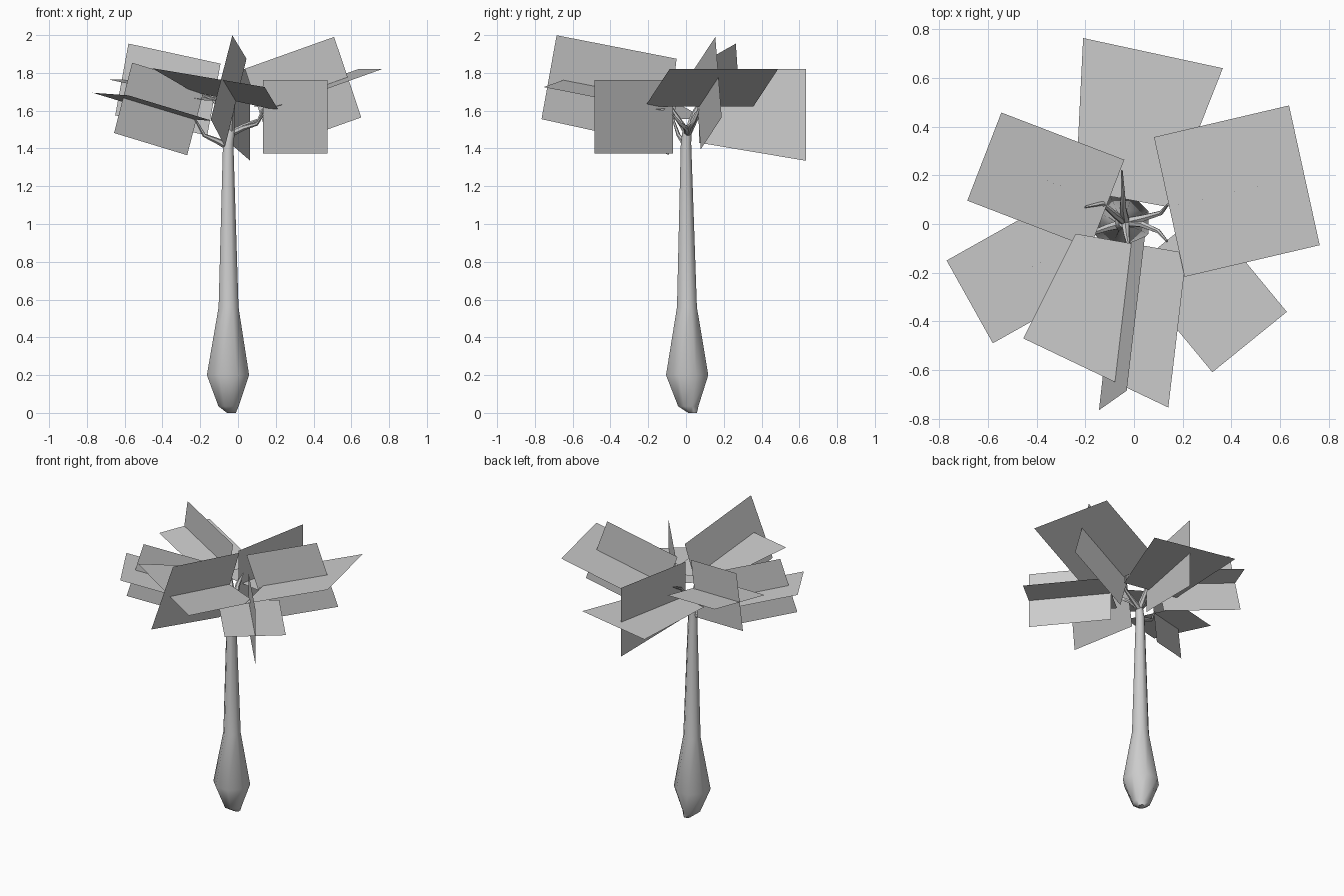
import bpy
import bmesh
from math import cos, sin, tau
from mathutils import Vector

default_cube = bpy.data.objects.get("Cube")
if default_cube:
    bpy.data.objects.remove(default_cube, do_unlink=True)


def make_material(name, colour):
    material = bpy.data.materials.new(name)
    material.use_nodes = True
    material.diffuse_color = colour
    shader = material.node_tree.nodes["Principled BSDF"]
    shader.inputs["Base Color"].default_value = colour
    shader.inputs["Roughness"].default_value = 0.9
    return material


GREY = make_material("plain grey", (0.6, 0.6, 0.6, 1))


def add_object(name, data):
    data.materials.append(GREY)
    obj = bpy.data.objects.new(name, data)
    bpy.context.collection.objects.link(obj)
    return obj


def add_solid(name, bm):
    """Finish a closed, smooth-shaded part with outward faces."""
    bmesh.ops.recalc_face_normals(bm, faces=bm.faces)
    mesh = bpy.data.meshes.new(name)
    bm.to_mesh(mesh)
    bm.free()
    obj = add_object(name, mesh)
    bpy.ops.object.select_all(action="DESELECT")
    obj.select_set(True)
    bpy.context.view_layer.objects.active = obj
    bpy.ops.object.shade_smooth_by_angle(angle=1)


def bridge(bm, loops):
    """Skin a list of equal vertex rings and cap both ends."""
    for low, high in zip(loops, loops[1:]):
        for i in range(len(low)):
            j = (i + 1) % len(low)
            bm.faces.new((low[i], low[j], high[j], high[i]))
    bm.faces.new(loops[0][::-1])
    bm.faces.new(loops[-1])


def add_ring(bm, centre, across, along, radius, sides):
    angles = [tau * (i + 0.5) / sides for i in range(sides)]
    return [bm.verts.new(centre + radius * (across * cos(a) + along * sin(a)))
            for a in angles]


def add_trunk(name, rings, sides):
    """Loft a stack of level (x, y, z, radius) rings."""
    bm = bmesh.new()
    x_axis, y_axis = Vector((1, 0, 0)), Vector((0, 1, 0))
    bridge(bm, [add_ring(bm, Vector(ring[:3]), x_axis, y_axis, ring[3], sides)
                for ring in rings])
    add_solid(name, bm)


def add_branch(name, points, thick, thin):
    """Sweep a tapering six-sided tube along a short path."""
    bm = bmesh.new()
    path = [Vector(p) for p in points]
    last = len(path) - 1
    # A level axis square to the whole branch keeps the rings untwisted
    side = (path[-1] - path[0]).cross((0, 0, 1)).normalized()
    loops = []
    for i, point in enumerate(path):
        heading = path[min(i + 1, last)] - path[max(i - 1, 0)]
        over = heading.cross(side).normalized()
        radius = thick + (thin - thick) * i / last
        loops.append(add_ring(bm, point, side, over, radius, 6))
    bridge(bm, loops)
    add_solid(name, bm)


def add_card(name, outer, inner, half_outer, half_inner=None):
    """One flat leaf card around the line from inner to outer."""
    outer, inner, wide = Vector(outer), Vector(inner), Vector(half_outer)
    narrow = Vector(half_inner) if half_inner else wide
    mesh = bpy.data.meshes.new(name)
    corners = [outer - wide, outer + wide, inner + narrow, inner - narrow]
    mesh.from_pydata(corners, [], [(0, 1, 2, 3)])
    add_object(name, mesh)


def add_cross(name, outer, inner, side, up, span=(0, 1)):
    """A level card crossed by an upright card on the same centre line."""
    outer, inner = Vector(outer), Vector(inner)
    add_card(name + "_level_leaf", outer, inner, side)
    start, end = (inner.lerp(outer, t) for t in span)
    add_card(name + "_upright_leaf", end, start, up)


# Swollen trunk with a narrow foot
add_trunk("trunk", [(-0.035, 0.035, 0, 0.025), (-0.05, 0.012, 0.035, 0.058),
                    (-0.053, 0.006, 0.2, 0.121), (-0.05, 0.005, 0.56, 0.057),
                    (-0.052, 0, 1.42, 0.03), (-0.038, 0.005, 1.5, 0.025)], 8)

# Bare branches fanning out from the trunk top
fork = (-0.052, 0, 1.41)
crown = (-0.036, 0.008, 1.48)
add_branch("left_branch", [crown, (0.04, 0.025, 1.52), (0.11, 0.045, 1.55), (0.14, 0.08, 1.63)], 0.02, 0.005)
add_branch("front_left_branch", [crown, (0.03, 0, 1.51), (0.1, -0.03, 1.53), (0.135, -0.07, 1.58)], 0.019, 0.005)
add_branch("front_branch", [crown, (-0.03, -0.05, 1.57), (-0.02, -0.1, 1.65)], 0.019, 0.005)
add_branch("front_right_branch", [fork, (-0.11, -0.015, 1.44), (-0.18, -0.04, 1.47), (-0.23, -0.07, 1.56)], 0.021, 0.005)
add_branch("back_right_branch", [crown, (-0.08, 0.04, 1.58), (-0.13, 0.085, 1.66), (-0.2, 0.07, 1.69)], 0.019, 0.005)
add_branch("back_branch", [crown, (-0.045, 0.06, 1.58), (-0.045, 0.12, 1.65), (-0.05, 0.22, 1.7)], 0.021, 0.004)

# Crossed leaf cards around the crown
add_cross("front_left", (0.475, -0.485, 1.567), (0.132, -0.07, 1.567),
          (0.153, 0.124, 0), (0, 0, 0.195))
add_cross("left", (0.7, 0.2, 1.82), (0.145, 0.07, 1.622),
          (-0.063, 0.287, 0), (-0.072, -0.0169, 0.213), (-0.067, 0.785))
add_cross("back_right", (-0.615, 0.277, 1.765), (-0.11, 0.083, 1.655),
          (-0.07, -0.181, 0), (0.035, -0.0134, 0.19), (0.035, 1))
add_cross("front_right", (-0.675, -0.32, 1.688), (-0.23, -0.07, 1.553),
          (0.095, -0.17, -0.007), (0.048, 0.027, 0.186), (-0.02, 0.85))

# Cards that narrow toward the trunk
add_card("back_level_leaf", (0.078, 0.702, 1.578), (-0.05, 0.105, 1.578),
         (-0.287, 0.062, 0), (-0.19, 0.035, 0))
add_card("back_upright_leaf", (0.064, 0.634, 1.578), (-0.045, 0.07, 1.625),
         (0, 0, 0.243), (0, 0, 0.195))
add_card("front_level_leaf", (-0.157, -0.612, 1.775), (-0.012, -0.08, 1.65),
         (0.298, -0.142, -0.05), (0.228, -0.04, -0.05))
add_card("front_upright_leaf", (-0.087, -0.725, 1.777), (-0.012, -0.075, 1.642),
         (0.057, 0.04, 0.222), (0.057, 0.025, 0.233))
